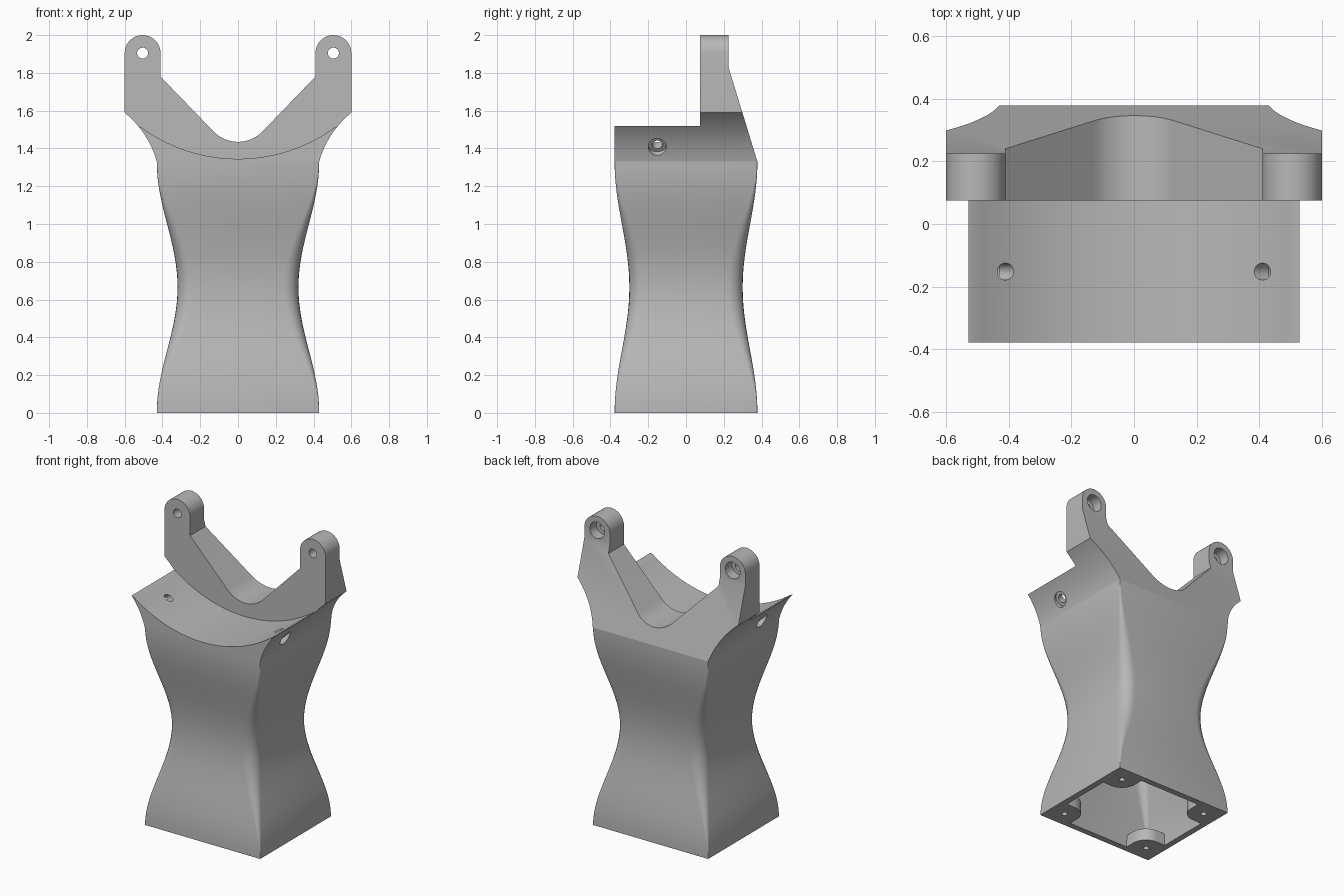
import bpy, bmesh
from math import sin, cos, pi, sqrt, radians
from mathutils import Vector

old = bpy.data.objects.get("Cube")
if old:
    bpy.data.objects.remove(old, do_unlink=True)

grey = bpy.data.materials.new("plain grey")
grey.use_nodes = True
colour = (0.48, 0.48, 0.48, 1)
grey.diffuse_color = colour
grey.node_tree.nodes["Principled BSDF"].inputs["Base Color"].default_value = colour

TOP = 1.33            # height where the column meets the cradle
HX, HY = 0.43, 0.378  # half sizes of the column ends


def add_object(name, bm):
    bmesh.ops.recalc_face_normals(bm, faces=bm.faces[:])
    mesh = bpy.data.meshes.new(name)
    bm.to_mesh(mesh)
    bm.free()
    mesh.materials.append(grey)
    obj = bpy.data.objects.new(name, mesh)
    bpy.context.collection.objects.link(obj)
    return obj


def prism(name, points, offset):
    """Extrude a closed outline of 3D points by an offset."""
    bm = bmesh.new()
    face = bm.faces.new([bm.verts.new(p) for p in points])
    new = bmesh.ops.extrude_face_region(bm, geom=[face])["geom"]
    moved = [v for v in new if isinstance(v, bmesh.types.BMVert)]
    bmesh.ops.translate(bm, verts=moved, vec=offset)
    # the starting face is kept as the near cap
    if len(bm.faces) == len(points) + 1:
        bm.faces.new([v for v in bm.verts if v not in moved])
    return add_object(name, bm)


def rod(start, end, radius):
    """Cylinder between two points, used as a drill."""
    a, b = Vector(start), Vector(end)
    bm = bmesh.new()
    bmesh.ops.create_cone(bm, cap_ends=True, segments=32, radius1=radius,
                          radius2=radius, depth=(b - a).length)
    turn = (b - a).to_track_quat('Z', 'Y').to_matrix()
    bmesh.ops.rotate(bm, verts=bm.verts, cent=(0, 0, 0), matrix=turn)
    bmesh.ops.translate(bm, verts=bm.verts, vec=(a + b) / 2)
    return add_object("drill", bm)


def cut(obj, cutter):
    cutter.hide_render = True
    mod = obj.modifiers.new("cut", 'BOOLEAN')
    mod.operation = 'DIFFERENCE'
    mod.solver = 'EXACT'
    mod.object = cutter
    bpy.context.view_layer.objects.active = obj
    bpy.ops.object.modifier_apply(modifier=mod.name)
    bpy.data.objects.remove(cutter, do_unlink=True)


def smooth(obj):
    bpy.ops.object.select_all(action='DESELECT')
    obj.select_set(True)
    bpy.context.view_layer.objects.active = obj
    bpy.ops.object.shade_smooth_by_angle(angle=radians(28))


def mirrored(half):
    """Right half outline (from top centre to bottom) plus its mirror."""
    return half + [(-x, z) for x, z in reversed(half) if x > 1e-6]


# Column: hollow waisted tube, corners rounding towards the waist
def column_ring(z, inset):
    t = abs(z - TOP / 2) / (TOP / 2)
    flare = (1 - cos(pi * t)) / 2
    x = 0.32 + (HX - 0.32) * flare - inset
    y = 0.30 + (HY - 0.30) * flare - inset
    r = 0.004 + 0.075 * (1 - t * t) ** 2
    ring = []
    for k, (sx, sy) in enumerate([(1, 1), (-1, 1), (-1, -1), (1, -1)]):
        for i in range(7):
            a = pi / 2 * (k + i / 6)
            ring.append((sx * (x - r) + r * cos(a), sy * (y - r) + r * sin(a), z))
    return ring


levels = [TOP * i / 32 for i in range(33)]
bm = bmesh.new()
rings = [[bm.verts.new(p) for p in column_ring(z, 0)] for z in levels]
rings += [[bm.verts.new(p) for p in column_ring(z, 0.04)] for z in reversed(levels)]
for j, low in enumerate(rings):
    high = rings[(j + 1) % len(rings)]
    for i in range(len(low)):
        n = (i + 1) % len(low)
        bm.faces.new((low[i], low[n], high[n], high[i]))
smooth(add_object("column", bm))


# Flared outer side shared by the cradle and the fork
def flare_side(t_end, steps=12):
    pts = []
    for i in range(steps + 1):
        t = t_end * (1 - i / steps)
        pts.append((HX + 0.08 * t + 0.09 * t * t, TOP + 0.30 * t - 0.04 * t * t))
    return pts


# Cradle: curved seat in front, with angled screw holes
R = 0.87
seat = [(0.51 * i / 20, 1.345 + R - sqrt(R * R - (0.51 * i / 20) ** 2))
        for i in range(21)]
outline = mirrored(seat + flare_side(0.69))
cradle = prism("cradle", [(x, -HY, z) for x, z in outline], (0, HY + 0.08, 0))
for side in (1, -1):
    def along(s):
        return (side * (0.41 + 0.788 * s), -0.152, 1.448 - 0.616 * s)
    cut(cradle, rod(along(-0.1), along(0.2), 0.027))
    cut(cradle, rod(along(0.045), along(0.2), 0.048))
smooth(cradle)

# Fork: two lugs joined by a rounded valley, back face leaning forward
valley = [(0.18 * sin(radians(46) * i / 10), 1.615 - 0.18 * cos(radians(46) * i / 10))
          for i in range(11)]
lug = [(0.505 - 0.095 * cos(pi * i / 20), 1.905 + 0.095 * sin(pi * i / 20))
       for i in range(21)]
outline = mirrored(valley + [(0.41, 1.78)] + lug + flare_side(1))
fork = prism("fork", [(x, 0.075, z) for x, z in outline], (0, 0.35, 0))
lean = 0.306
back = [(HY + lean * 0.2, TOP - 0.2), (0.225, 1.83), (0.225, 2.1), (0.7, 2.1),
        (0.7, TOP - 0.2)]
cut(fork, prism("back_cutter", [(-1, y, z) for y, z in back], (2, 0, 0)))
for side in (1, -1):
    cut(fork, rod((side * 0.505, 0, 1.905), (side * 0.505, 0.3, 1.905), 0.029))
    cut(fork, rod((side * 0.505, 0.155, 1.905), (side * 0.505, 0.3, 1.905), 0.055))
smooth(fork)

# Corner bosses with screw holes inside the open base
arc = [(0.105 + 0.1 * cos(pi / 2 * i / 10), 0.105 + 0.1 * sin(pi / 2 * i / 10))
       for i in range(11)]
shape = [(0.02, 0.02), (0.205, 0.02)] + arc + [(0.02, 0.205)]
for sx, x_name in ((1, "left"), (-1, "right")):
    for sy, y_name in ((1, "back"), (-1, "front")):
        pts = [(sx * (HX - u), sy * (HY - v), 0) for u, v in shape]
        boss = prism(f"{y_name}_{x_name}_boss", pts, (0, 0, 0.08))
        hx, hy = sx * (HX - 0.105), sy * (HY - 0.105)
        cut(boss, rod((hx, hy, -0.1), (hx, hy, 0.2), 0.018))
        smooth(boss)
